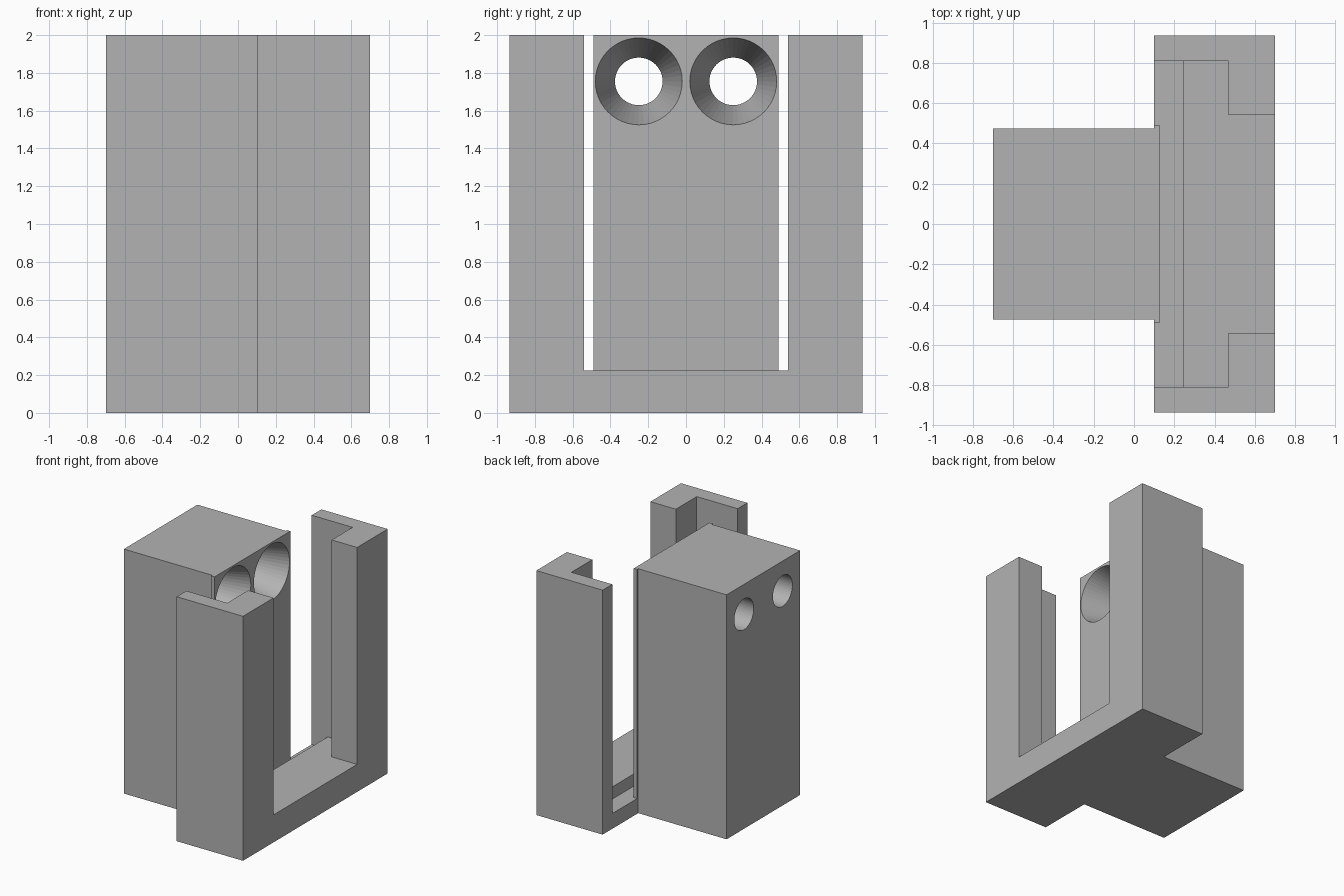
import bpy
import bmesh
from math import pi
from mathutils import Matrix, Vector

cube = bpy.data.objects.get("Cube")
if cube:
    bpy.data.objects.remove(cube, do_unlink=True)

grey = bpy.data.materials.new("plain grey")
grey.use_nodes = True
COLOUR = (0.45, 0.45, 0.45, 1)
grey.diffuse_color = COLOUR
grey.node_tree.nodes["Principled BSDF"].inputs["Base Color"].default_value = COLOUR


def finish(name, bm):
    bmesh.ops.recalc_face_normals(bm, faces=bm.faces)
    mesh = bpy.data.meshes.new(name)
    bm.to_mesh(mesh)
    bm.free()
    mesh.materials.append(grey)
    obj = bpy.data.objects.new(name, mesh)
    bpy.context.collection.objects.link(obj)
    return obj


def prism(name, outline, push, place):
    """Extrude a flat outline; place maps outline pairs to 3D."""
    bm = bmesh.new()
    face = bm.faces.new([bm.verts.new(place(a, b)) for a, b in outline])
    new = bmesh.ops.extrude_face_region(bm, geom=[face])["geom"]
    verts = [v for v in new if isinstance(v, bmesh.types.BMVert)]
    bmesh.ops.translate(bm, verts=verts, vec=push)
    return finish(name, bm)


TOP, FLOOR, SILL = 2.0, 0.125, 0.225
BACK, FACE, FRONT = 0.10, 0.13, 0.70
OUTER, INNER, LIP = 0.935, 0.81, 0.54

# Stepped base tray between the two rails
prism("stepped_base",
      [(BACK, 0), (FRONT, 0), (FRONT, SILL), (0.245, SILL), (0.245, FLOOR), (BACK, FLOOR)],
      (0, 2 * INNER, 0), lambda x, z: (x, -INNER, z))

# L-shaped rails, mirrored across the middle; the lip stands on the base
for side, s in (("left", 1), ("right", -1)):
    prism(side + "_rail_wall",
          [(BACK, INNER), (FRONT, INNER), (FRONT, OUTER), (BACK, OUTER)],
          (0, 0, TOP), lambda x, y: (x, s * y, 0))
    prism(side + "_rail_lip",
          [(0.47, LIP), (FRONT, LIP), (FRONT, INNER), (0.47, INNER)],
          (0, 0, TOP - SILL), lambda x, y: (x, s * y, SILL))

# Mounting block with a slightly wider face plate
block = prism("mounting_block",
              [(-0.70, -0.475), (BACK, -0.475), (BACK, 0.475), (-0.70, 0.475)],
              (0, 0, TOP), lambda x, y: (x, y, 0))
plate = prism("face_plate",
              [(BACK, -0.49), (FACE, -0.49), (FACE, 0.49), (BACK, 0.49)],
              (0, 0, TOP - FLOOR), lambda x, y: (x, y, FLOOR))

# Tapered screw holes through plate and block
WIDE, NARROW, DEPTH, SIDES = 0.23, 0.126, 0.40, 48
bm = bmesh.new()
for y in (-0.25, 0.25):
    rings = []
    for x, r in ((FACE + 0.01, WIDE), (FACE, WIDE), (FACE - DEPTH, NARROW), (-0.75, NARROW)):
        ring = bmesh.ops.create_circle(
            bm, segments=SIDES, radius=r,
            matrix=Matrix.Translation(Vector((x, y, 1.755))) @ Matrix.Rotation(pi / 2, 4, "Y"))
        rings.append(ring["verts"])
    for a, b in zip(rings, rings[1:]):
        for i in range(SIDES):
            j = (i + 1) % SIDES
            bm.faces.new((a[i], a[j], b[j], b[i]))
    bm.faces.new(rings[0])
    bm.faces.new(rings[-1])
cutter = finish("hole_cutter", bm)
cutter.hide_render = True
cutter.hide_set(True)

for obj in (block, plate):
    cut = obj.modifiers.new("holes", "BOOLEAN")
    cut.operation = "DIFFERENCE"
    cut.solver = "EXACT"
    cut.object = cutter
